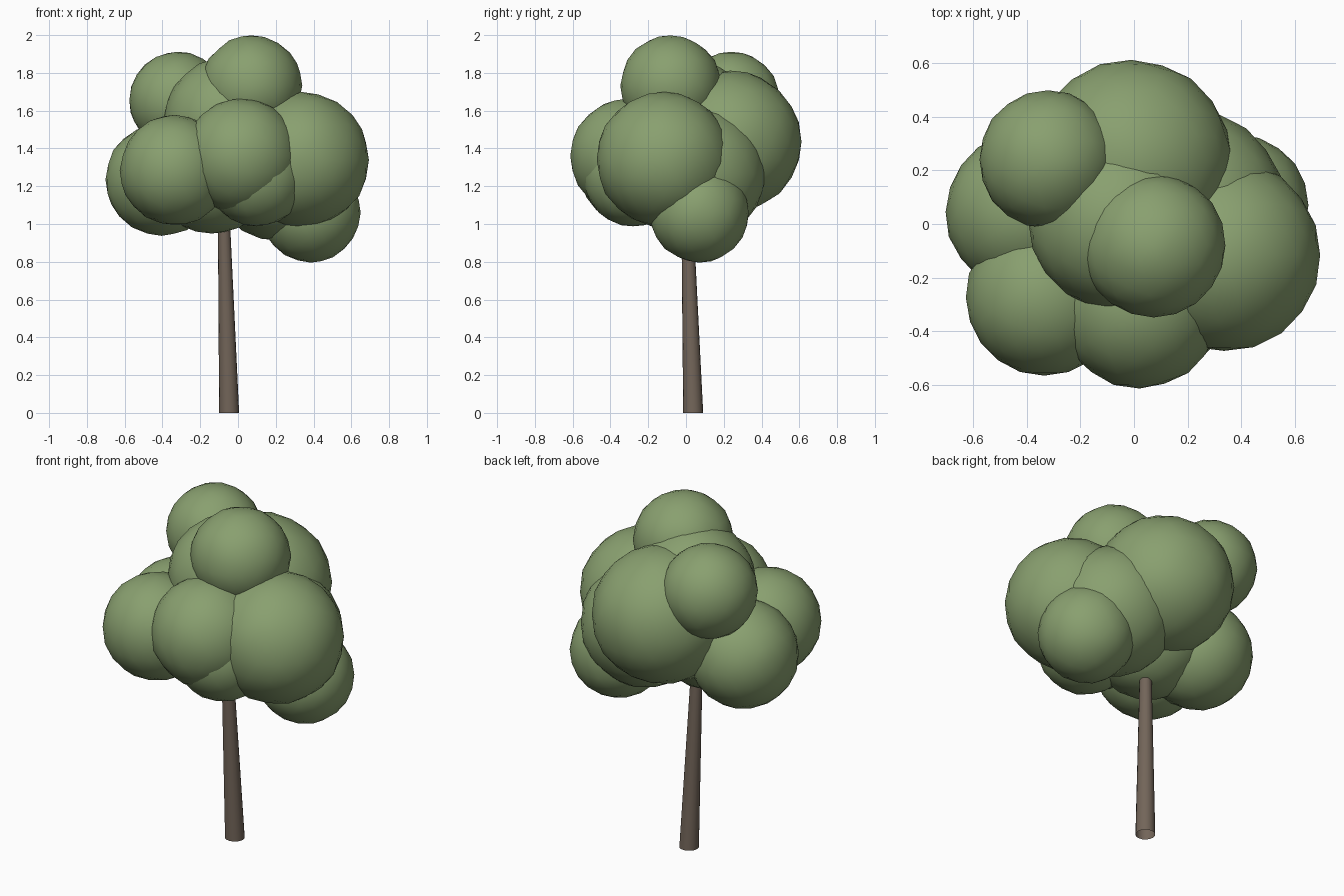
import bpy, bmesh, random
from mathutils import Vector

if "Cube" in bpy.data.objects:
    bpy.data.objects.remove(bpy.data.objects["Cube"])

random.seed(4)


def material(name, rgb):
    m = bpy.data.materials.new(name)
    m.diffuse_color = (*rgb, 1)
    m.use_nodes = True
    m.node_tree.nodes["Principled BSDF"].inputs["Base Color"].default_value = m.diffuse_color
    return m


def make_object(name, bm, mat):
    mesh = bpy.data.meshes.new(name)
    bm.to_mesh(mesh)
    bm.free()
    mesh.materials.append(mat)
    ob = bpy.data.objects.new(name, mesh)
    bpy.context.collection.objects.link(ob)
    return ob


leaf = material("leaf", (0.25, 0.35, 0.16))
bark = material("bark", (0.17, 0.13, 0.10))

# Foliage clumps: centre and radius
clumps = {
    "crown": (0.073, -0.08, 1.732, 0.266),
    "right": (0.335, -0.115, 1.34, 0.357),
    "low_right": (0.385, 0.07, 1.06, 0.262),
    "front": (0.02, -0.305, 1.36, 0.305),
    "front_low": (0.10, -0.28, 1.25, 0.262),
    "front_left": (-0.335, -0.275, 1.285, 0.29),
    "left": (-0.405, 0.045, 1.235, 0.295),
    "top_left": (-0.32, 0.24, 1.655, 0.256),
    "back": (-0.01, 0.235, 1.435, 0.375),
    "upper_core": (-0.06, 0.01, 1.55, 0.33),
    "right_core": (0.21, 0.07, 1.265, 0.35),
    "low_core": (-0.14, -0.04, 1.28, 0.33),
}
for name, (x, y, z, r) in clumps.items():
    bm = bmesh.new()
    bmesh.ops.create_icosphere(bm, subdivisions=3, radius=r * 1.007)
    for v in bm.verts:
        v.co = v.co * random.uniform(0.988, 1.008) + Vector((x, y, z))
    for f in bm.faces:
        f.smooth = True
    make_object("foliage_" + name, bm, leaf)

# Leaning, tapered trunk, open at the ends
bm = bmesh.new()
bmesh.ops.create_cone(bm, cap_ends=False, segments=16, radius1=0.053, radius2=0.026, depth=1.3)
for v in bm.verts:
    v.co.z += 0.65
    v.co.x += -0.047 - 0.027 * v.co.z
    v.co.y += 0.038 - 0.03 * v.co.z
for f in bm.faces:
    f.smooth = True
make_object("trunk", bm, bark)
